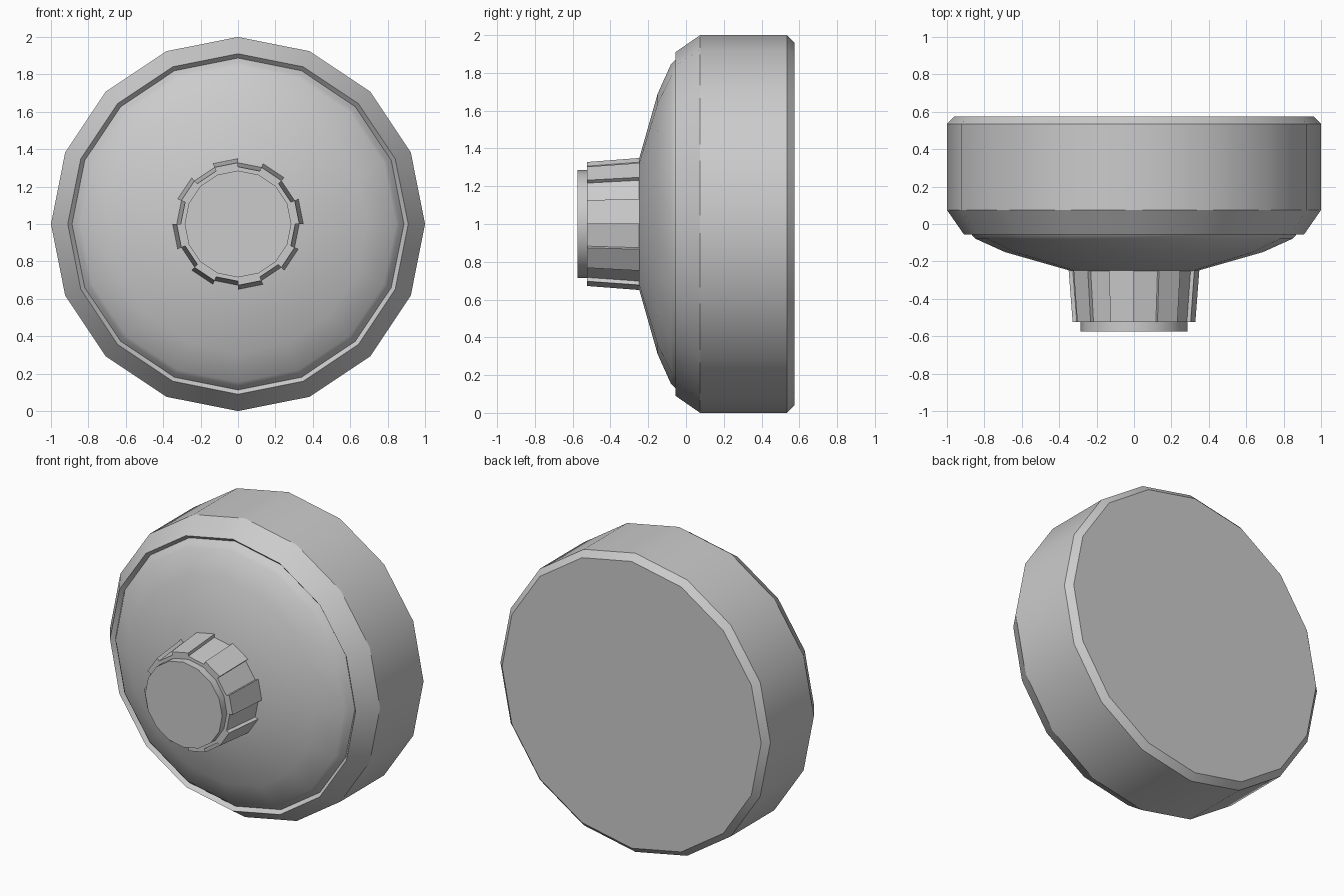
import bpy, math

if "Cube" in bpy.data.objects:
    bpy.data.objects.remove(bpy.data.objects["Cube"])

SIDES = 16
CZ = 1.0


def make(name, verts, faces, smooth):
    me = bpy.data.meshes.new(name)
    me.from_pydata(verts, [], faces)
    me.validate()
    ob = bpy.data.objects.new(name, me)
    bpy.context.collection.objects.link(ob)
    bpy.ops.object.select_all(action='DESELECT')
    ob.select_set(True)
    bpy.context.view_layer.objects.active = ob
    bpy.ops.object.mode_set(mode='EDIT')
    bpy.ops.mesh.select_all(action='SELECT')
    bpy.ops.mesh.normals_make_consistent(inside=False)
    bpy.ops.object.mode_set(mode='OBJECT')
    if smooth:
        bpy.ops.object.shade_smooth_by_angle(angle=math.radians(30))
    return ob


def point(i, r, y):
    a = 2 * math.pi * i / SIDES
    return (r * math.cos(a), y, CZ + r * math.sin(a))


def loft(name, rings, smooth=True):
    """Skin closed rings of points and cap both ends."""
    n = len(rings[0])
    verts = [p for ring in rings for p in ring]
    faces = [(k * n + i, k * n + (i + 1) % n, (k + 1) * n + (i + 1) % n, (k + 1) * n + i)
             for k in range(len(rings) - 1) for i in range(n)]
    faces += [tuple(range(n)), tuple(range(len(verts) - n, len(verts)))]
    return make(name, verts, faces, smooth)


def revolve(name, profile):
    return loft(name, [[point(i, r, y) for i in range(SIDES)] for r, y in profile])


# Main drum: chamfered back, shallow lip groove and domed front cone
revolve("drum_body", [
    (0.96, 0.575), (1.0, 0.535), (1.0, 0.075), (0.91, -0.055),
    (0.887, -0.03), (0.865, -0.06), (0.845, -0.08),
    (0.69, -0.15), (0.34, -0.25), (0.25, -0.25)])

# Knob core protruding at the front
revolve("knob_core", [(0.285, -0.24), (0.285, -0.575)])


# Knob grip: alternating raised and recessed flats, tapering forward
def grip_ring(high, low, y):
    ring = []
    for i in range(SIDES):
        r = low if i % 2 else high
        ring += [point(i, r, y), point(i + 1, r, y)]
    return ring


loft("knob_grip", [grip_ring(0.35, 0.328, -0.24), grip_ring(0.328, 0.306, -0.525)], False)
